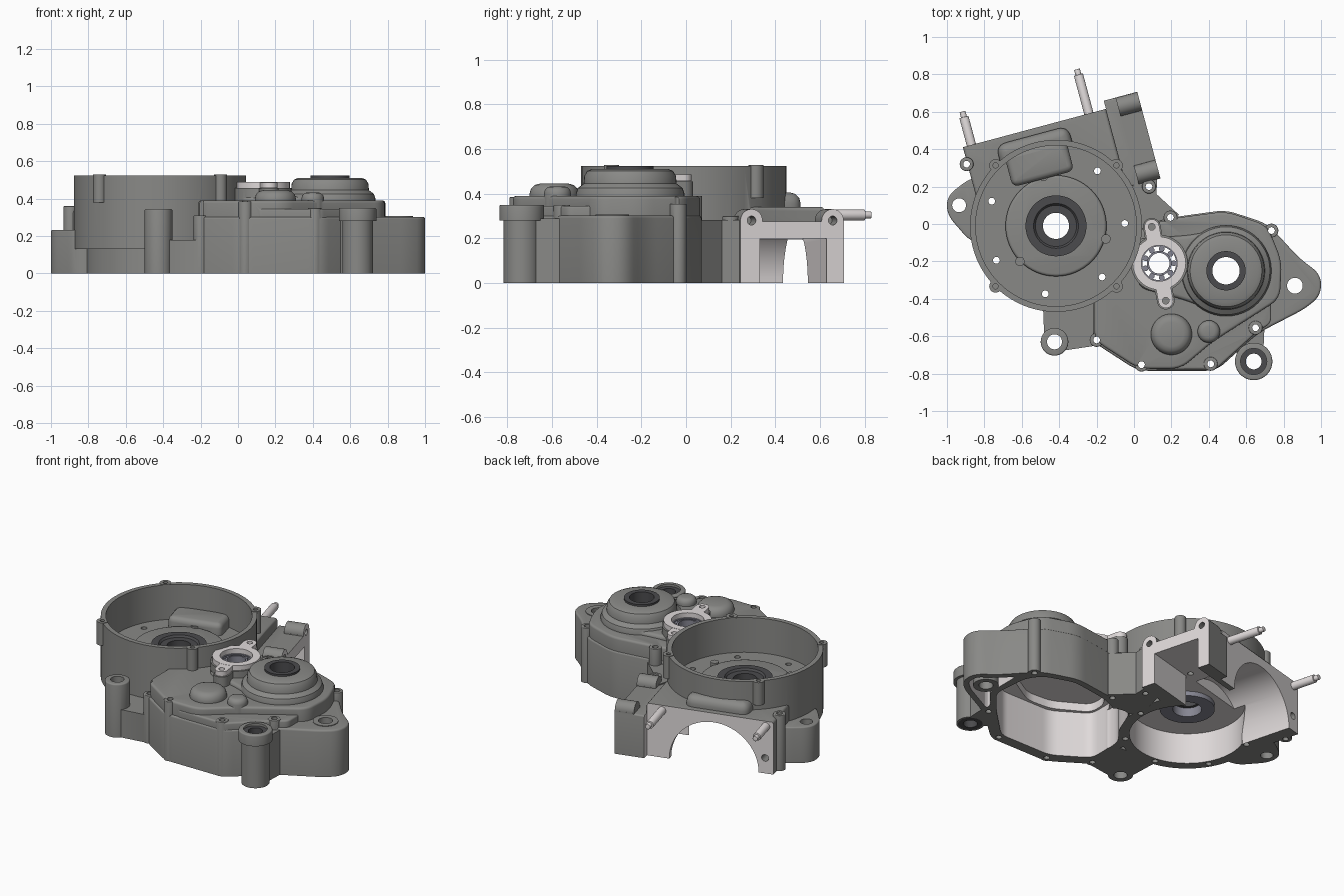
import bpy, bmesh, math
from mathutils import Matrix, Vector

if "Cube" in bpy.data.objects:
    bpy.data.objects.remove(bpy.data.objects["Cube"])

def material(name, c):
    m = bpy.data.materials.new(name)
    m.diffuse_color = (*c, 1)
    m.use_nodes = True
    m.node_tree.nodes["Principled BSDF"].inputs["Base Color"].default_value = m.diffuse_color
    return m
BODY = material("cast_grey", (.25, .25, .24))
LIGHT = material("machined", (.74, .70, .70))
DARK = material("seal", (.07, .07, .075))
STEEL = material("steel", (.24, .24, .29))

# Frames: crank centre, cylinder axis tilted 15 degrees
C = Vector((-.417, -.01, 0))
u = Vector((math.cos(math.radians(15)), math.sin(math.radians(15)), 0))
v = Vector((-u.y, u.x, 0))
w = Vector((0, 0, 1))

def frame(a, b, c):
    m = Matrix((a, b, c)).transposed().to_4x4()
    m.translation = C
    return m
PLAN, BORE, INTAKE = frame(u, v, w), frame(u, -w, v), frame(v, w, u)

def circle(x, y, r, n=40):
    return [(x + r * math.cos(k * math.tau / n), y + r * math.sin(k * math.tau / n)) for k in range(n)]

def rect(x0, x1, y0, y1):
    return [(x0, y0), (x1, y0), (x1, y1), (x0, y1)]

def capsule(p, q, r):
    a = math.atan2(q[1] - p[1], q[0] - p[0])
    return [(c[0] + r * math.cos(a + s + k * math.pi / 12), c[1] + r * math.sin(a + s + k * math.pi / 12))
            for c, s in ((q, -math.pi / 2), (p, math.pi / 2)) for k in range(13)]

def rounded(pts, r=.06, n=6):
    out = []
    P = [Vector(p) for p in pts]
    for i, p in enumerate(P):
        d0, d1 = P[i - 1] - p, P[(i + 1) % len(P)] - p
        a = p + d0.normalized() * min(r, d0.length * .49)
        b = p + d1.normalized() * min(r, d1.length * .49)
        for k in range(n + 1):
            t = k / n
            out.append(tuple(a * (1 - t) ** 2 + p * 2 * t * (1 - t) + b * t * t))
    return out

def finish(name, bm, mat):
    bmesh.ops.recalc_face_normals(bm, faces=bm.faces[:])
    me = bpy.data.meshes.new(name)
    bm.to_mesh(me)
    bm.free()
    me.materials.append(mat)
    ob = bpy.data.objects.new(name, me)
    bpy.context.collection.objects.link(ob)
    return ob

def prism(name, pts, z0, z1, bevel=0, M=None, mat=BODY):
    bm = bmesh.new()
    f = bm.faces.new([bm.verts.new((x, y, z0)) for x, y in pts])
    ex = bmesh.ops.extrude_face_region(bm, geom=[f])["geom"]
    bmesh.ops.translate(bm, vec=(0, 0, z1 - z0), verts=[g for g in ex if isinstance(g, bmesh.types.BMVert)])
    if bevel:
        top = [e for e in bm.edges if all(abs(q.co.z - z1) < 1e-6 for q in e.verts)]
        bmesh.ops.bevel(bm, geom=top, offset=bevel, segments=3, profile=.5, affect='EDGES', clamp_overlap=True)
    if M:
        bm.transform(M)
    return finish(name, bm, mat)

def lathe(name, prof, x, y, mat=BODY, n=48):
    bm = bmesh.new()
    R = [[bm.verts.new((x + r * math.cos(k * math.tau / n), y + r * math.sin(k * math.tau / n), z))
          for r, z in prof] for k in range(n)]
    m = len(prof)
    for k in range(n):
        for j in range(m):
            bm.faces.new((R[k][j], R[(k + 1) % n][j], R[(k + 1) % n][(j + 1) % m], R[k][(j + 1) % m]))
    return finish(name, bm, mat)

def tube(name, x, y, r0, r1, z0, z1, mat):
    return lathe(name, [(r0, z0), (r1, z0), (r1, z1), (r0, z1)], x, y, mat)

def boolean(a, b, op):
    md = a.modifiers.new("b", 'BOOLEAN')
    md.object, md.operation, md.solver, md.material_mode = b, op, 'EXACT', 'TRANSFER'
    dg = bpy.context.evaluated_depsgraph_get()
    dg.update()
    me = bpy.data.meshes.new_from_object(a.evaluated_get(dg))
    a.modifiers.clear()
    a.data = me
    bpy.data.objects.remove(b)

# Casting starts as the crank chamber; other solids are merged on
case = prism("crankcase_half", circle(C.x, C.y, .402, 64), -.02, .15)
depth = [.02]
def add(pts, z1, z0=None, bevel=0, M=None):
    if z0 is None:
        depth[0] += .001
        z0 = -depth[0]
    boolean(case, prism("part", pts, z0, z1, bevel, M), 'UNION')
def cut(pts, z0, z1, mat=BODY, M=None, bevel=0):
    boolean(case, prism("cutter", pts, z0, z1, bevel, M, mat), 'DIFFERENCE')

# Flywheel housing and cylinder / intake blocks
add(circle(C.x, C.y, .46, 80), .525, .13)
add(rect(-.372, .42, .02, .545), .34, M=PLAN, bevel=.015)
add(rounded(rect(-.2, .2, .15, .5), .06), .405, .1, .055, PLAN)
add(rect(.11, .615, .1, .58), .275, M=PLAN, bevel=.01)
for s in (.152, .528):
    add(rect(s - .0515, s + .0515, -.05 - s / 50, .28), .617, .49, M=INTAKE)
    add(circle(s, .28, .051), .618, .485, M=INTAKE)
# Mount lugs, webs and joining wall
add(rounded([(-1, .15), (-1, .05), (-.87, -.1), (-.7, -.1), (-.7, .26), (-.87, .25)]), .232, bevel=.008)
add([(-.49, -.35), (-.48, -.6), (-.4, -.68), (-.2, -.65), (-.15, -.4)], .18)
add([(-.06, 0), (.02, .3), (.125, .27), (.12, .16), (.24, .05), (.1, -.1)], .282)
add([(.58, -.72), (.69, -.72), (.7, -.5), (.48, -.62)], .29)
# Gearbox in three steps
full = [(.08, 0), (.2, .035), (.49, .075), (.71, .003), (.79, -.08), (.88, -.18), (1, -.27), (1, -.38),
        (.92, -.45), (.66, -.585), (.44, -.785), (.02, -.785), (-.22, -.63), (-.22, -.2)]
add(rounded(full), .302, bevel=.012)
add(rounded([(.2, -.3), (.733, -.3), (.733, -.53), (.657, -.578), (.437, -.778), (.1, -.778)], .03), .346, .1, .01)
add(rounded([(.082, -.004), (.2, .029), (.49, .068), (.7, -.003), (.735, -.06), (.79, -.2), (.78, -.4),
             (.42, -.63), (.25, -.774), (.025, -.774), (-.212, -.622), (-.212, -.2)]), .39, .11, .014)
add(rounded([(0, -.08), (.3, -.06), (.5, -.02), (.7, -.15), (.7, -.4), (.5, -.49), (.25, -.4), (.02, -.34)]), .412, .12, .02)
# Raised domes, posts and bolt bosses
for x, y, r, z, b in ((.2, -.59, .11, .445, .045), (.4, -.575, .06, .433, .03), (-.425, -.63, .074, .345, .008),
                      (.64, -.735, .082, .3, 0)):
    add(circle(x, y, r), z, None if z < .4 else .32, b)
add(circle(.64, -.735, .1), .35, .28, .008)
bolts = [(.08, .2, .3), (.195, .035, .39), (.735, -.035, .355), (.65, -.555, .35), (.41, -.748, .35),
         (.04, -.752, .385), (-.2, -.62, .31), (-.895, .32, .36)]
for x, y, z in bolts:
    add(circle(x, y, .037, 24), z, bevel=.004)
tabs = [(C.x + .457 * math.cos(math.radians(a)), C.y + .457 * math.sin(math.radians(a))) for a in (45, 135, 225, 315)]
for x, y in tabs:
    add(circle(x, y, .034, 24), .528, .38)
# Open cup in the flywheel housing, with its inner bosses
cut(circle(C.x, C.y, .43, 80), .3, .7)
add(circle(C.x, C.y, .27, 64), .332, .25, .015)
add(rounded(rect(-.17, .17, .26, .44), .04), .375, .24, .05, PLAN)
for x, y in ((-.485, .255), (-.15, -.08), (-.61, -.2)):
    add(circle(x, y, .025, 24), .342, .26)
# Output shaft boss and bearing plate boss
boolean(case, lathe("boss", [(.09, .31), (.09, .511), (.17, .511), (.192, .502), (.205, .48), (.208, .445),
                             (.235, .425), (.243, .4), (.243, .31)], .492, -.25), 'UNION')
EARS = ((.095, -.015), (.17, -.41))
add(circle(.135, -.21, .152, 48), .456, .33)
add(capsule(*EARS, .047), .455, .34)
# Machined faces and hollow underside
cut(rect(-.7, .42, .535, .9), -.3, .7, LIGHT, PLAN)
cut(rect(.605, .9, .05, .75), -.3, .7, LIGHT, PLAN)
cut(circle(C.x, C.y, .34, 64), -.2, .2, LIGHT)
cut(circle(0, 0, .28, 64), .2, .7, LIGHT, BORE)
cut(rounded(rect(.2, .7, .19, .5), .01, 2), -.21, .2, LIGHT, PLAN)
# Gear chamber: main hollow, taller upper hollow, lower strip by the crank wall, lug pocket
cut(rounded([(.13, -.045), (.22, -.005), (.48, .035), (.67, -.03), (.735, -.12), (.755, -.36), (.62, -.52),
             (.42, -.715), (.05, -.715), (-.165, -.58), (-.165, -.41), (.0, -.27), (.06, -.09)], .05), -.22, .3, LIGHT)
cut(rounded([(.14, -.06), (.48, .02), (.66, -.05), (.73, -.2), (.73, -.385), (.4, -.6), (.23, -.7), (.06, -.69),
             (-.15, -.57), (-.15, -.45), (.01, -.28), (.06, -.1)], .05), -.225, .352, LIGHT)
cut(rounded([(.13, -.05), (.2, -.3), (-.1, -.5), (-.17, -.45), (-.16, -.33), (-.08, -.24), (-.025, -.1), (.01, -.03)], .05),
    -.228, .26, LIGHT)
cut(rounded([(.79, -.14), (.86, -.21), (.965, -.29), (.965, -.365), (.9, -.42), (.69, -.53), (.69, -.49), (.79, -.38)], .03),
    -.23, .26, LIGHT)
add(circle(.86, -.33, .075), .306)
# Through holes
for x, y, r in ((C.x, C.y, .16), (.135, -.21, .1), (.492, -.25, .1), (.86, -.33, .042), (-.935, .1, .037),
                (-.425, -.63, .04), (.64, -.735, .07)):
    cut(circle(x, y, r), -.3, .7)
for x, y in [b[:2] for b in bolts] + tabs:
    cut(circle(x, y, .018 if (x, y) not in tabs else .014, 16), -.3 if (x, y) not in tabs else .42, .7)
for a in (53, 2, -48, -99, -150, -201):
    a = math.radians(a)
    cut(circle(C.x + .368 * math.cos(a), C.y + .368 * math.sin(a), .018, 16), -.3, .5)
for s in (.152, .528):
    cut(circle(s, .28, .02, 20), .52, .7, BODY, INTAKE)
cut(circle(-.32, -.1, .022, 20), .45, .7, BODY, BORE)
cut(rect(-1.5, 1.5, -1.5, 1.5), -.5, 0)

# Bearing retainer plate with two ears
plate = prism("bearing_plate", circle(.135, -.21, .142, 48), .457, .488, mat=LIGHT)
boolean(plate, prism("ears", capsule(*EARS, .04), .4572, .487, mat=LIGHT), 'UNION')
boolean(plate, prism("hole", circle(.135, -.21, .096), .3, .7, mat=LIGHT), 'DIFFERENCE')
for x, y in EARS:
    boolean(plate, prism("hole", circle(x, y, .018, 20), .3, .7, mat=LIGHT), 'DIFFERENCE')
# Bearings and seals
tube("plate_bearing_outer", .135, -.21, .09, .104, .33, .455, STEEL)
tube("plate_bearing_inner", .135, -.21, .055, .066, .33, .46, STEEL)
for k in range(9):
    a = k * math.tau / 9
    prism(f"roller_{k}", circle(.135 + .078 * math.cos(a), -.21 + .078 * math.sin(a), .015, 16), .34, .45, mat=STEEL)
lathe("crank_seal", [(.07, .23), (.163, .23), (.163, .342), (.12, .342), (.11, .33), (.07, .33)], C.x, C.y, DARK)
tube("crank_bearing", C.x, C.y, .085, .162, .17, .228, STEEL)
tube("output_seal", .492, -.25, .073, .105, .42, .523, DARK)
tube("output_bearing", .492, -.25, .078, .115, .31, .418, STEEL)
tube("mount_bush", .64, -.735, .042, .072, .0, .335, DARK)
# Cylinder studs with stepped tips
for name, t, end in (("stud_left", -.325, .72), ("stud_right", .325, .78)):
    prism(name, circle(t, -.305, .025, 24), .5, end - .03, .003, BORE, LIGHT)
    prism(name + "_tip", circle(t, -.305, .016, 24), end - .04, end, .003, BORE, LIGHT)

for ob in bpy.context.collection.objects:
    ob.data.shade_smooth()
    ob.data.set_sharp_from_angle(angle=math.radians(32))
